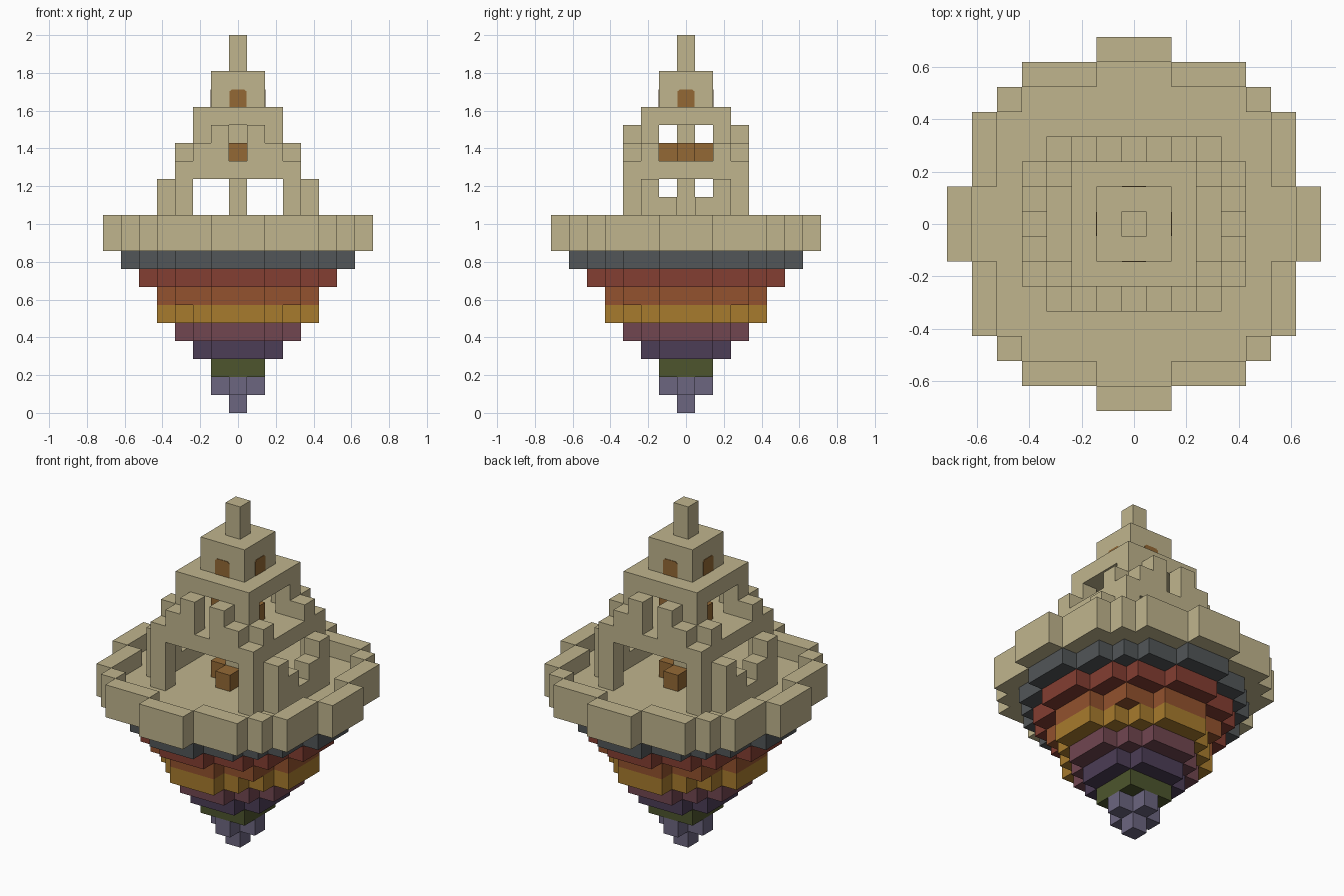
import bpy
import bmesh
from mathutils import Vector

if "Cube" in bpy.data.objects:
    bpy.data.objects.remove(bpy.data.objects["Cube"])

UNIT = 2 / 21  # edge of one building block


def make_material(name, rgb):
    linear = [((c / 255 + 0.055) / 1.055) ** 2.4 for c in rgb] + [1]
    mat = bpy.data.materials.new(name)
    mat.use_nodes = True
    mat.diffuse_color = linear
    mat.node_tree.nodes["Principled BSDF"].inputs["Base Color"].default_value = linear
    return mat


sand = make_material("sandstone", (192, 181, 141))
slate = make_material("slate grey", (82, 86, 88))
red = make_material("brick red", (132, 62, 50))
orange = make_material("burnt orange", (147, 82, 46))
yellow = make_material("ochre yellow", (167, 123, 45))
mauve = make_material("mauve", (113, 70, 80))
purple = make_material("dark purple", (76, 61, 86))
green = make_material("moss green", (77, 85, 45))
lavender = make_material("lavender", (108, 102, 128))
brown = make_material("wood brown", (148, 105, 53))


def finish(name, bm, mat):
    bmesh.ops.recalc_face_normals(bm, faces=bm.faces[:])
    mesh = bpy.data.meshes.new(name)
    bm.to_mesh(mesh)
    bm.free()
    mesh.materials.append(mat)
    obj = bpy.data.objects.new(name, mesh)
    bpy.context.collection.objects.link(obj)
    return obj


def slab(name, cells, bottom, top, mat):
    """Raise a flat set of grid cells into one solid."""
    bm = bmesh.new()
    for x, y in cells:
        corners = [(-.5, -.5), (.5, -.5), (.5, .5), (-.5, .5)]
        bm.faces.new([bm.verts.new(Vector((x + i, y + j, bottom)) * UNIT) for i, j in corners])
    bmesh.ops.remove_doubles(bm, verts=bm.verts[:], dist=UNIT / 10)
    raised = bmesh.ops.extrude_face_region(bm, geom=bm.faces[:], use_keep_orig=True)
    verts = [v for v in raised["geom"] if isinstance(v, bmesh.types.BMVert)]
    bmesh.ops.translate(bm, verts=verts, vec=(0, 0, (top - bottom) * UNIT))
    return finish(name, bm, mat)


def disc(limit):
    span = range(-8, 9)
    return {(x, y) for x in span for y in span if x * x + y * y <= limit}


def square(half):
    span = range(-half, half + 1)
    return {(x, y) for x in span for y in span}


def mirrored(x, y):
    return {(sx * x, sy * y) for sx in (-1, 1) for sy in (-1, 1)}


# Hanging rock layers, from the tip upwards
layers = [("rock_tip", 0, lavender), ("lavender_layer", 1, lavender),
          ("green_layer", 2, green), ("purple_layer", 5, purple),
          ("mauve_layer", 10, mauve), ("yellow_layer", 17, yellow),
          ("orange_layer", 18, orange), ("red_layer", 27, red),
          ("slate_layer", 39, slate)]
for level, (name, limit, mat) in enumerate(layers):
    slab(name, disc(limit), level, level + 1, mat)

# Courtyard floor and the rim wall around it
court = disc(52)
inner = {(x, y) for x, y in court
         if {(x + 1, y), (x - 1, y), (x, y + 1), (x, y - 1)} <= court}
slab("courtyard_floor", inner, 9, 10, sand)
slab("rim_wall", court - inner, 9, 11, sand)

# Lower storey: corner legs and stepped side walls
slab("corner_legs", mirrored(3, 3), 10, 13, sand)
for y, top in ((0, 11), (1, 12), (2, 13)):
    slab("side_wall_step", mirrored(4, y), 10, top, sand)

# Upper floor with stepped battlements
slab("upper_floor", square(3), 13, 14, sand)
slab("low_battlements", mirrored(2, 3) | mirrored(3, 2), 14, 15, sand)
slab("high_battlements", mirrored(1, 3), 14, 16, sand)

# Central pillars with wooden blocks around their feet
for bottom, top in ((10, 13), (14, 16)):
    slab("central_pillar", disc(0), bottom, top, sand)
    slab("wooden_blocks", disc(1) - disc(0), bottom, bottom + 1, brown)

# Upper storey, turret and spire
slab("upper_pillars", mirrored(2, 2), 14, 16, sand)
slab("turret_base", square(2), 16, 17, sand)
slab("turret", square(1), 17, 19, sand)
slab("spire", square(0), 19, 21, sand)

# Thin turret doors with clipped upper corners, one per face
outline = [(-.48, 0), (.48, 0), (.48, .86), (.36, .97), (-.36, .97), (-.48, .86)]
for ax, ay in ((0, -1), (1, 0), (0, 1), (-1, 0)):
    bm = bmesh.new()
    out = Vector((ax, ay, 0))
    side = Vector((-ay, ax, 0))
    face = bm.faces.new([bm.verts.new((out * 1.5 + side * u + Vector((0, 0, 17 + w))) * UNIT)
                         for u, w in outline])
    raised = bmesh.ops.extrude_face_region(bm, geom=[face], use_keep_orig=True)
    verts = [v for v in raised["geom"] if isinstance(v, bmesh.types.BMVert)]
    bmesh.ops.translate(bm, verts=verts, vec=out * 0.003)
    finish("turret_door", bm, brown)
